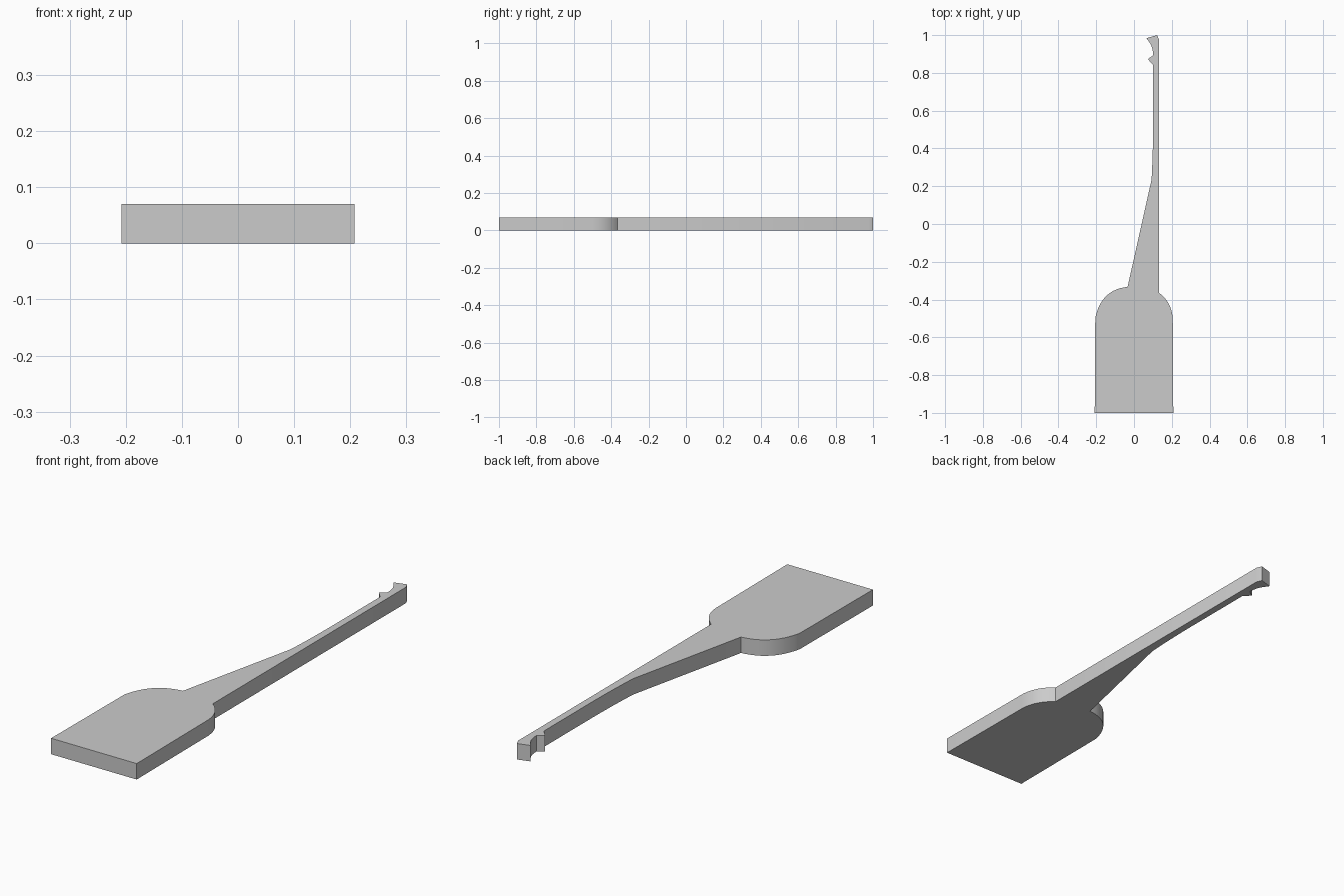
import bpy
import bmesh
import math
from mathutils import Vector

cube = bpy.data.objects.get("Cube")
if cube:
    bpy.data.objects.remove(cube)

THICKNESS = 0.07


def bend(start, control, end, steps=12):
    """Points along a quadratic curve, both ends included."""
    a, b, c = Vector(start), Vector(control), Vector(end)
    points = []
    for i in range(steps + 1):
        t = i / steps
        points.append(a.lerp(b, t).lerp(b.lerp(c, t), t))
    return points


def make_material(name, colour):
    mat = bpy.data.materials.new(name)
    mat.use_nodes = True
    mat.diffuse_color = colour
    mat.node_tree.nodes["Principled BSDF"].inputs["Base Color"].default_value = colour
    return mat


def extrude_outline(name, outline, height, mat):
    """Solid plate with the given outline, standing on the ground."""
    bm = bmesh.new()
    base = bm.faces.new([bm.verts.new((p[0], p[1], 0)) for p in outline])
    result = bmesh.ops.extrude_face_region(bm, geom=[base], use_keep_orig=True)
    top = [v for v in result["geom"] if isinstance(v, bmesh.types.BMVert)]
    bmesh.ops.translate(bm, verts=top, vec=(0, 0, height))
    bmesh.ops.recalc_face_normals(bm, faces=bm.faces)
    mesh = bpy.data.meshes.new(name)
    bm.to_mesh(mesh)
    bm.free()
    mesh.materials.append(mat)
    obj = bpy.data.objects.new(name, mesh)
    bpy.context.collection.objects.link(obj)
    return obj


# Wide blade: square front edge, rounded shoulders
front_edge = [(-0.208, -1), (0.208, -1)]
left_shoulder = bend((0.205, -0.5), (0.2, -0.415), (0.133, -0.365))
right_shoulder = bend((-0.034, -0.333), (-0.172, -0.346), (-0.205, -0.496))

# Straight back of the handle and its hooked tip
tip = [(0.133, 0.975), (0.122, 1), (0.066, 0.984)]
hook = bend((0.086, 0.955), (0.1, 0.935), (0.101, 0.893), 4)
barb = [(0.073, 0.873), (0.101, 0.842)]

# Tapering inner side of the handle
taper = bend((0.101, 0.5), (0.1, 0.36), (0.093, 0.235), 4)

outline = front_edge + left_shoulder + tip + hook + barb + taper + right_shoulder
grey = make_material("plain grey", (0.6, 0.6, 0.6, 1))
paddle = extrude_outline("paddle_blade_and_handle", outline, THICKNESS, grey)

# Smooth the curved walls, keep the rims sharp
bpy.ops.object.select_all(action="DESELECT")
paddle.select_set(True)
bpy.context.view_layer.objects.active = paddle
bpy.ops.object.shade_smooth_by_angle(angle=math.radians(30))
